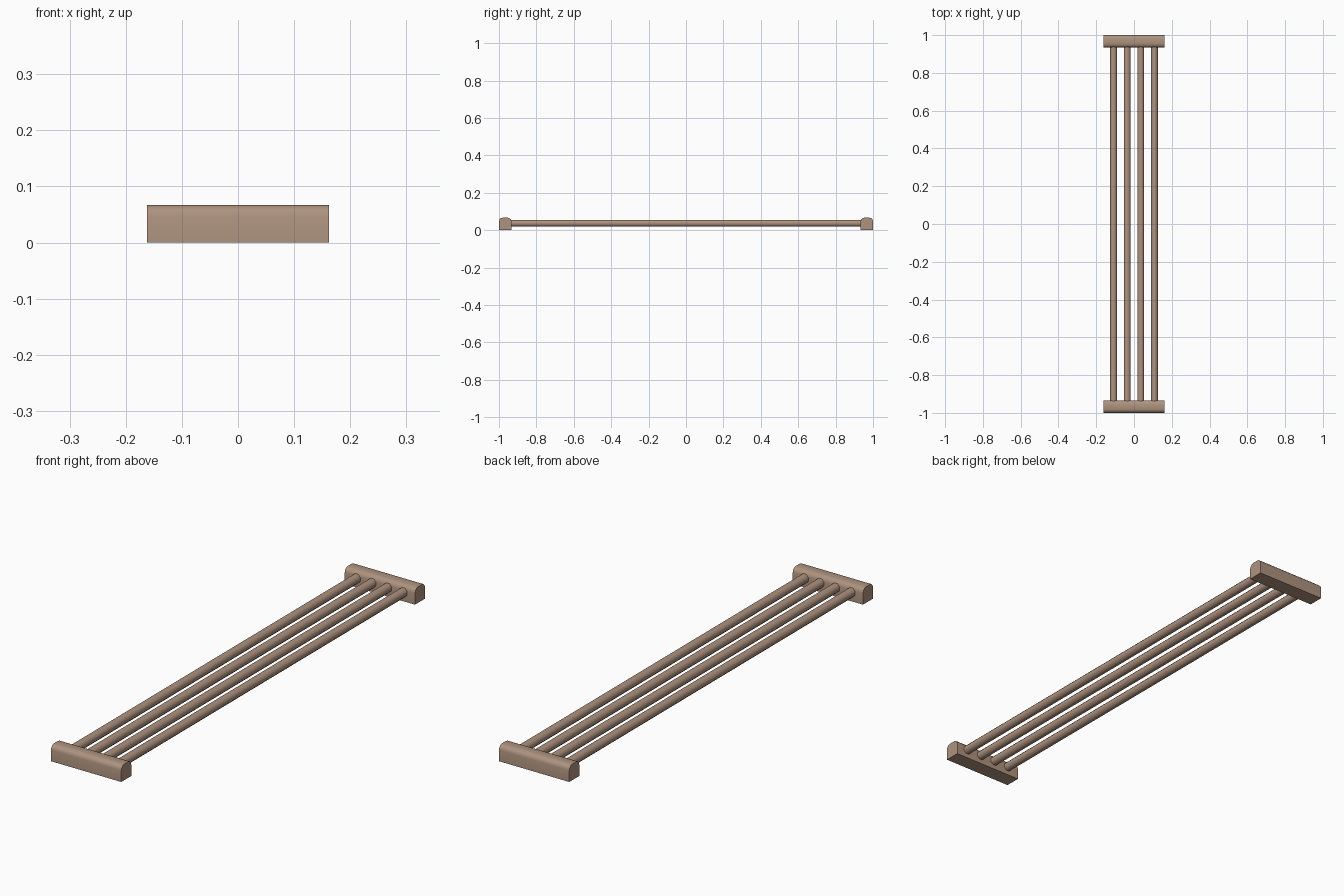
import bpy, bmesh, math
from mathutils import Matrix

cube = bpy.data.objects.get("Cube")
if cube:
    bpy.data.objects.remove(cube, do_unlink=True)

wood = bpy.data.materials.new("brown_wood")
wood.use_nodes = True
colour = (0.42, 0.29, 0.21, 1)
wood.diffuse_color = colour
wood.node_tree.nodes["Principled BSDF"].inputs["Base Color"].default_value = colour

LENGTH, HALF_WIDTH = 1.0, 0.162
DEPTH, HEIGHT, ROUND = 0.066, 0.067, 0.02
ROD_RADIUS, ROD_GAP, ROD_Z = 0.0195, 0.072, 0.037


def finish(name, bm):
    bmesh.ops.recalc_face_normals(bm, faces=bm.faces)
    mesh = bpy.data.meshes.new(name)
    bm.to_mesh(mesh)
    bm.free()
    mesh.materials.append(wood)
    obj = bpy.data.objects.new(name, mesh)
    bpy.context.collection.objects.link(obj)
    bpy.ops.object.select_all(action="DESELECT")
    obj.select_set(True)
    bpy.context.view_layer.objects.active = obj
    bpy.ops.object.shade_smooth_by_angle(angle=math.radians(50))


# End rails: a bar with its two long top edges rounded
def end_rail(name, side):
    bm = bmesh.new()
    bmesh.ops.create_cube(bm, size=1)
    bmesh.ops.scale(bm, vec=(2 * HALF_WIDTH, DEPTH, HEIGHT), verts=bm.verts)
    bmesh.ops.translate(bm, vec=(0, side * (LENGTH - DEPTH / 2), HEIGHT / 2), verts=bm.verts)
    top = [e for e in bm.edges
           if all(v.co.z > HEIGHT / 2 for v in e.verts)
           and e.verts[0].co.x * e.verts[1].co.x < 0]
    bmesh.ops.bevel(bm, geom=top, offset=ROUND, segments=3, profile=0.5, affect="EDGES")
    finish(name, bm)


# Rods: eight-sided bars running between the rails
def rod(name, x):
    bm = bmesh.new()
    turn = Matrix.Rotation(math.pi / 2, 4, "X") @ Matrix.Rotation(math.pi / 8, 4, "Z")
    bmesh.ops.create_cone(bm, cap_ends=True, segments=8, radius1=ROD_RADIUS,
                          radius2=ROD_RADIUS, depth=2 * (LENGTH - DEPTH) + 0.01,
                          matrix=Matrix.Translation((x, 0, ROD_Z)) @ turn)
    finish(name, bm)


end_rail("front_rail", -1)
end_rail("back_rail", 1)
for i in range(4):
    rod(f"rod_{i + 1}", (i - 1.5) * ROD_GAP)
